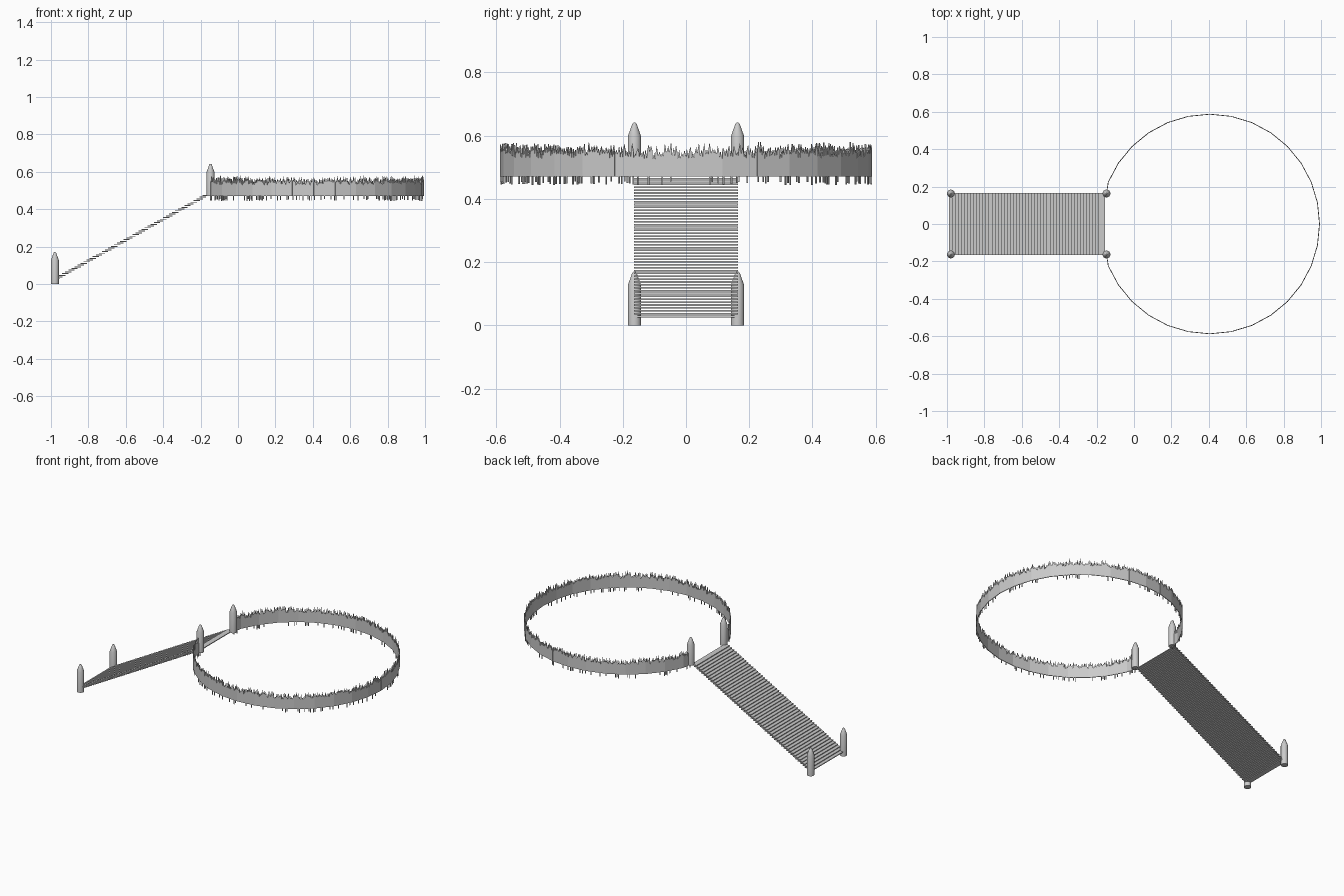
import bpy, bmesh, math, random
from mathutils import Vector

if "Cube" in bpy.data.objects:
    bpy.data.objects.remove(bpy.data.objects["Cube"])

random.seed(4)


def finish(name, bm):
    bmesh.ops.recalc_face_normals(bm, faces=bm.faces[:])
    mesh = bpy.data.meshes.new(name)
    bm.to_mesh(mesh)
    bm.free()
    obj = bpy.data.objects.new(name, mesh)
    bpy.context.collection.objects.link(obj)
    return obj


def post(name, x, y, z):
    # Round post with a blunt conical cap, made by stacking rings
    bm = bmesh.new()
    n = 16
    rings = []
    for r, h in ((0.021, 0), (0.021, 0.127), (0.007, 0.166), (0.003, 0.17)):
        rings.append([bm.verts.new((x + r * math.cos(2 * math.pi * i / n),
                                    y + r * math.sin(2 * math.pi * i / n), z + h))
                      for i in range(n)])
    for a, b in zip(rings, rings[1:]):
        for i in range(n):
            j = (i + 1) % n
            bm.faces.new((a[i], a[j], b[j], b[i]))
    bm.faces.new(rings[0])
    bm.faces.new(rings[-1])
    obj = finish(name, bm)
    bpy.context.view_layer.objects.active = obj
    obj.select_set(True)
    bpy.ops.object.shade_smooth_by_angle(angle=math.radians(30))
    obj.select_set(False)


for side, y in (("left", 0.163), ("right", -0.163)):
    post("lower_post_" + side, -0.979, y, 0.0)
    post("upper_post_" + side, -0.147, y, 0.471)

# Stair: thin overlapping treads
bm = bmesh.new()
count, depth, thick = 50, 0.034, 0.005
for i in range(count):
    t = i / (count - 1)
    cx = -0.972 + t * 0.80
    cz = 0.028 + t * 0.445
    res = bmesh.ops.create_cube(bm, size=1)
    for v in res["verts"]:
        v.co = Vector((v.co.x * depth + cx, v.co.y * 0.33, v.co.z * thick + cz))
finish("stair_treads", bm)

# Fence path: 32-sided ring, open where the stair arrives
centre, radius = Vector((0.405, 0, 0)), 0.587
step = 2 * math.pi / 32
corners = [centre + radius * Vector((math.cos(k * step), math.sin(k * step), 0))
           for k in range(-14, 15)]
path = [Vector((-0.147, -0.163, 0))] + corners + [Vector((-0.147, 0.163, 0))]

# Fence: narrow pointed pickets of uneven height, some reaching lower
bm = bmesh.new()
half = 0.002
for a, b in zip(path, path[1:]):
    length = (b - a).length
    along = (b - a).normalized()
    out = Vector((along.y, -along.x, 0)) * half
    n = max(1, round(length / 0.0088))
    w = length / n
    for i in range(n):
        p, q = a + along * w * i, a + along * w * (i + 1)
        low = random.uniform(0.444, 0.455) if random.random() < 0.25 else 0.47
        shoulder = random.uniform(0.525, 0.55)
        tip = shoulder + random.uniform(0.012, 0.032)
        m = p.lerp(q, random.uniform(0.3, 0.7))
        if low < 0.47:
            # Lower stub of a long picket
            outline = [(p.lerp(q, 0.25), low), (p.lerp(q, 0.75), low),
                       (p.lerp(q, 0.75), 0.47), (q, 0.47)]
            tail = [(p, 0.47), (p.lerp(q, 0.25), 0.47)]
        else:
            outline, tail = [(p, 0.47), (q, 0.47)], []
        outline = outline + [(q, shoulder), (m, tip), (p, shoulder)] + tail
        f = [bm.verts.new((c.x + out.x, c.y + out.y, z)) for c, z in outline]
        g = [bm.verts.new((c.x - out.x, c.y - out.y, z)) for c, z in outline]
        bm.faces.new(f)
        bm.faces.new(g[::-1])
        for k in range(len(f)):
            j = (k + 1) % len(f)
            bm.faces.new((f[k], g[k], g[j], f[j]))
finish("picket_fence", bm)
